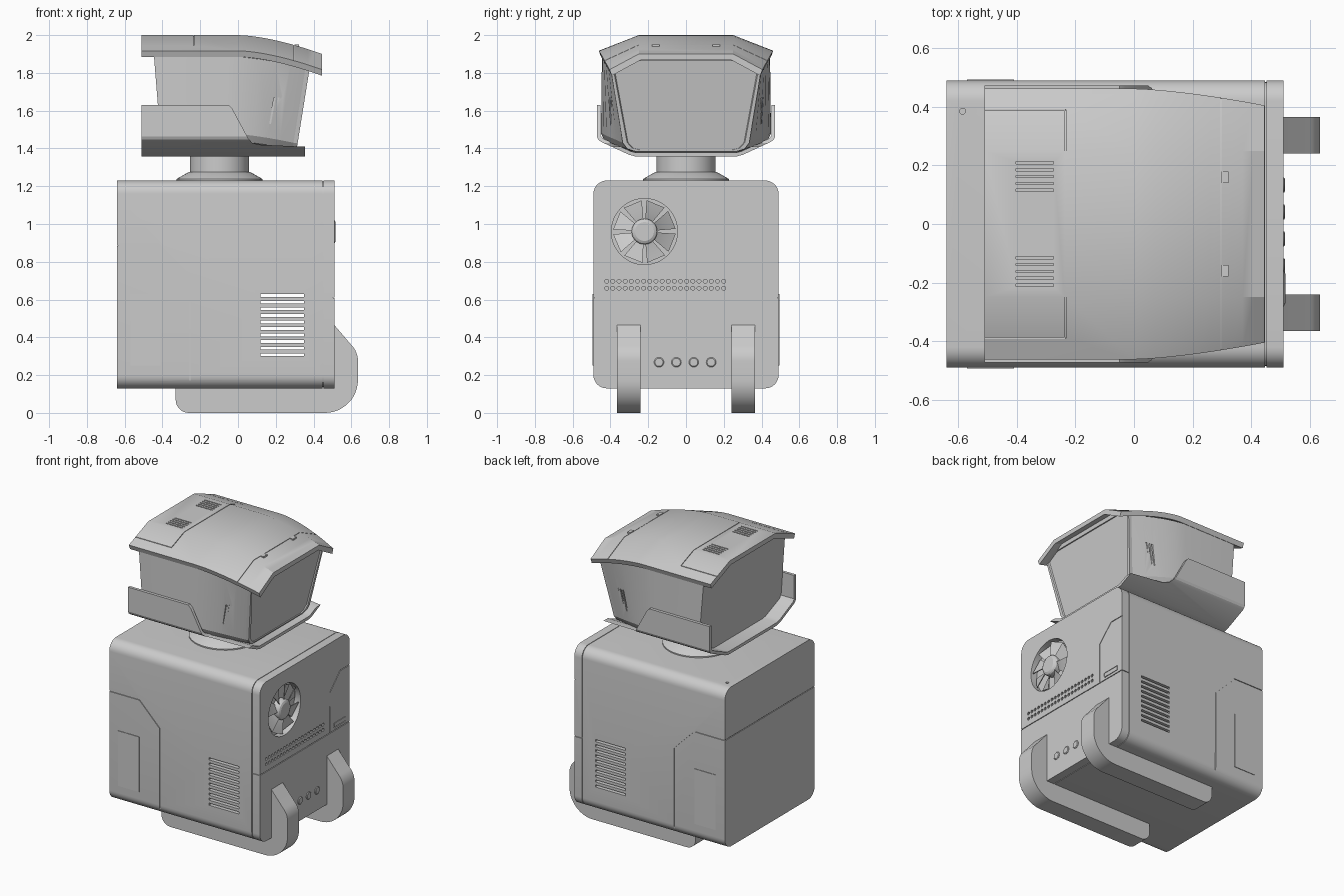
import bpy, bmesh
from math import sin, cos, pi, radians
from mathutils import Vector

if "Cube" in bpy.data.objects:
    bpy.data.objects.remove(bpy.data.objects["Cube"])


def finish(name, bm):
    bmesh.ops.recalc_face_normals(bm, faces=bm.faces)
    me = bpy.data.meshes.new(name)
    bm.to_mesh(me)
    bm.free()
    ob = bpy.data.objects.new(name, me)
    bpy.context.collection.objects.link(ob)
    return ob


def loft(name, *groups):
    """Each group is a list of rings, skinned together and capped."""
    bm = bmesh.new()
    for rings in groups:
        vs = [[bm.verts.new(p) for p in r] for r in rings]
        n = len(vs[0])
        for a, b in zip(vs, vs[1:]):
            for i in range(n):
                bm.faces.new((a[i], a[(i + 1) % n], b[(i + 1) % n], b[i]))
        bm.faces.new(vs[0])
        bm.faces.new(vs[-1])
    return finish(name, bm)


def place(axis, u, v, t):
    return {'x': (t, u, v), 'y': (u, t, v), 'z': (u, v, t)}[axis]


def prism(name, polys, axis, *spans):
    return loft(name, *[[[place(axis, u, v, t) for u, v in p] for t in s] for p in polys for s in spans])


def circle(u, v, r, n=32):
    return [(u + r * cos(2 * pi * i / n), v + r * sin(2 * pi * i / n)) for i in range(n)]


def rect(u0, u1, v0, v1):
    return [(u0, v0), (u1, v0), (u1, v1), (u0, v1)]


def arc(u, v, r, a0, a1, n=8):
    return [(u + r * cos(radians(a0 + (a1 - a0) * i / n)), v + r * sin(radians(a0 + (a1 - a0) * i / n)))
            for i in range(n + 1)]


def round_rect(u0, u1, v0, v1, r):
    return (arc(u1 - r, v1 - r, r, 0, 90) + arc(u0 + r, v1 - r, r, 90, 180)
            + arc(u0 + r, v0 + r, r, 180, 270) + arc(u1 - r, v0 + r, r, 270, 360))


def strip(pts, w):
    """Thin outline following a polyline."""
    P = [Vector(p) for p in pts]
    L, R = [], []
    for i, p in enumerate(P):
        d = Vector((0, 0))
        if i:
            d += (p - P[i - 1]).normalized()
        if i < len(P) - 1:
            d += (P[i + 1] - p).normalized()
        n = Vector((-d.y, d.x)).normalized() * w / 2
        L.append(tuple(p + n))
        R.append(tuple(p - n))
    return L + R[::-1]


def boolean(ob, cutters, op='DIFFERENCE'):
    bpy.context.view_layer.objects.active = ob
    for c in cutters:
        m = ob.modifiers.new('cut', 'BOOLEAN')
        m.operation, m.solver, m.object, m.use_self = op, 'EXACT', c, True
        bpy.ops.object.modifier_apply(modifier=m.name)
        bpy.data.objects.remove(c)


# Hollow main body with side vents, side door seams and rear seam
SIDES = (-0.50, -0.484), (0.484, 0.50)
body = prism('body_shell', [round_rect(-0.49, 0.49, 0.13, 1.23, 0.07)], 'x', (-0.64, 0.448))
boolean(body, [
    prism('c', [rect(-0.45, 0.45, 0.17, 1.19)], 'x', (-0.60, 0.42)),
    prism('c', [rect(0.12, 0.35, 0.30 + i * 0.0348, 0.315 + i * 0.0348) for i in range(10)], 'y', (-0.6, 0.6)),
    prism('c', [strip([(-0.66, 0.885), (-0.41, 0.885), (-0.255, 0.73), (-0.255, 0.12)], 0.005)], 'y', *SIDES),
    prism('c', [rect(-0.6, 0.6, 0.8825, 0.8875)], 'x', (-0.66, -0.635)),
    prism('c', [circle(-0.585, 0.385, 0.01, 16)], 'z', (1.215, 1.25))])
for s, side in ((-1, 'front'), (1, 'rear')):
    prism(side + '_door_handle', [rect(-0.57, -0.41, 0.25, 0.63)], 'y', (s * 0.485, s * 0.494))
prism('plate_core', [round_rect(-0.484, 0.484, 0.136, 1.224, 0.066)], 'x', (0.44, 0.46))

# End plate: fan recess, perforations, hatch seam, split line
FY, FZ = -0.22, 0.96
plate = prism('fan_plate', [round_rect(-0.49, 0.49, 0.13, 1.23, 0.07)], 'x', (0.452, 0.51))
boolean(plate, [
    prism('c', [circle(FY, FZ, 0.175, 48)], 'x', (0.462, 0.53)),
    prism('c', [circle(-0.42 + i * 0.0326, z, 0.0105, 10) for i in range(20) for z in (0.66, 0.697)],
          'x', (0.495, 0.53)),
    prism('c', [strip([(0.275, 0.609), (0.275, 0.89), (0.385, 1.0), (0.52, 1.0)], 0.005)], 'x', (0.504, 0.53)),
    prism('c', [strip([(0.32, 0.63), (0.445, 0.63), (0.445, 0.66), (0.32, 0.66), (0.32, 0.636)], 0.005)],
          'x', (0.504, 0.53)),
    prism('c', [rect(-0.6, 0.6, 0.607, 0.612)], 'x', (0.504, 0.53)),
    prism('c', [rect(0.44, 0.53, 0.607, 0.612)], 'y', *SIDES)])

# Fan hub and pitched blades
loft('fan_hub', [[place('x', u, v, x) for u, v in circle(FY, FZ, r)]
                 for r, x in ((0.068, 0.455), (0.068, 0.502), (0.062, 0.511), (0.05, 0.517))])
blades = []
for k in range(8):
    a0 = radians(45 * k + 5)
    a1 = a0 + radians(36)
    blades.append([[(x, FY + r * cos(a), FZ + r * sin(a))
                    for x, a in ((0.468, a0), (0.474, a0), (0.504, a1), (0.498, a1))]
                   for r in (0.055, 0.11, 0.166)])
loft('fan_blades', *blades)

# Round buttons
for i in range(4):
    y = -0.143 + i * 0.092
    loft('button_%d' % (i + 1), [[place('x', u, v, x) for u, v in circle(y, 0.268, r, 24)]
                                 for r, x in ((0.026, 0.50), (0.026, 0.512), (0.021, 0.516))])

# Curved skid feet
foot = ([(-0.33, 0.14)] + arc(-0.26, 0.07, 0.07, 180, 270) + arc(0.46, 0.175, 0.175, 270, 360, 12)
        + arc(0.515, 0.275, 0.12, 0, 45) + [(0.51, 0.465), (0.50, 0.465), (0.50, 0.14)])
for s, side in ((-1, 'front'), (1, 'rear')):
    prism(side + '_foot', [foot], 'y', (s * 0.24, s * 0.365))

# Swivel neck
loft('neck', [[(u, v, z) for u, v in circle(-0.098, 0, r, 48)]
              for r, z in ((0.228, 1.22), (0.228, 1.238), (0.165, 1.274), (0.157, 1.276), (0.157, 1.37))])

# Cradle: U section trimmed by its side profile
outer = [(0.472, 1.65), (0.472, 1.462), (0.465, 1.447), (0.45, 1.435), (0.30, 1.366), (0.265, 1.357)]
inner = [(0.265, 1.378), (0.293, 1.385), (0.44, 1.453), (0.452, 1.468), (0.452, 1.65)]
u_section = (outer + [(-y, z) for y, z in outer[::-1]] + [(-y, z) for y, z in inner[::-1][:]]
             + inner)
cradle = prism('head_cradle', [u_section], 'x', (-0.51, 0.355))
boolean(cradle, [prism('c', [[(-0.6, 1.3), (0.4, 1.3), (0.4, 1.407), (0.11, 1.42), (0.075, 1.43),
                              (0.055, 1.452), (-0.03, 1.61), (-0.05, 1.63), (-0.6, 1.63)]], 'y', (-0.6, 0.6))],
        'INTERSECT')

# Head: back section blending to a narrower tilted front section
BACK = [(0.27, 1.372), (0.43, 1.44), (0.45, 1.48), (0.445, 1.888), (0.24, 1.967)]
FRONT = [(0.27, 1.385), (0.31, 1.397), (0.335, 1.43), (0.40, 1.825), (0.25, 1.888)]


def head_ring(u):
    f = max(0, (u - 0.5) / 0.5) ** 1.5
    half = []
    for (yb, zb), (yf, zf) in zip(BACK, FRONT):
        xb, xf = -0.445 + 0.08 * (1.89 - zb), 0.358 - 0.16 * (1.83 - zf)
        half.append((xb + (xf - xb) * u, yb + (yf - yb) * f, zb + (zf - zb) * f))
    return half + [(x, -y, z) for x, y, z in half[::-1]]


head = loft('head', [head_ring(u) for u in (0, 0.5, 0.6, 0.7, 0.8, 0.9, 1)])
boolean(head, [prism('c', [strip([(x, 1.53), (x + 0.025, 1.67)], 0.009) for x in (0.17, 0.19, 0.21)],
                     'y', (-0.5, -0.395), (0.395, 0.5))])

# Face frame with recessed screen
ring = head_ring(1)
FACE = [(0.25, 1.393), (0.285, 1.402), (0.312, 1.432), (0.385, 1.822), (0.335, 1.862)]
FACE += [(-y, z) for y, z in FACE[::-1]]
loft('face_frame', [ring, [(x + 0.022, y, z) for x, y, z in ring],
                    [(0.380 - 0.16 * (1.83 - z), y, z) for y, z in FACE],
                    [(0.372 - 0.16 * (1.83 - z), y * 0.985, z) for y, z in FACE]])


# Roof: folded slab drooping and narrowing towards the visor
def drop(x):
    return 0.1 * (max(0, x) / 0.445) ** 1.6


def roof_line(x):
    w = 0.462 - 0.057 * (max(0, x) / 0.445) ** 1.5
    d = drop(x)
    return [(-w, 1.917 - d), (-0.25, 2 - d), (0.25, 2 - d), (w, 1.917 - d)], w, d


def roof_ring(x):
    top, w, d = roof_line(x)
    low = [(w - 0.012, 1.885 - d), (0.24, 1.968 - d), (-0.24, 1.968 - d), (-w + 0.012, 1.885 - d)]
    return [(x, y, z) for y, z in top + low]


roof = loft('roof', [roof_ring(x) for x in [-0.51] + [0.445 * i / 12 for i in range(13)]])
flap = [(-0.39, 1.9447), (-0.25, 2.0), (0.25, 2.0), (0.39, 1.9447)]
boolean(roof, [
    prism('c', [rect(-0.402, -0.275, s * (0.115 + i * 0.0235) - 0.004, s * (0.115 + i * 0.0235) + 0.004)
                for s in (-1, 1) for i in range(5)], 'z', (1.985, 2.05)),
    prism('c', [strip(flap, 0.01)], 'x', (-0.2365, -0.2325)),
    prism('c', [rect(-0.53, -0.2345, s * 0.39 - 0.002, s * 0.39 + 0.002) for s in (-1, 1)], 'z', (1.939, 1.96)),
    prism('c', [strip(roof_line(0.297)[0], 0.008)], 'x', (0.295, 0.2985))])
for s, side in ((-1, 'front'), (1, 'rear')):
    prism(side + '_roof_latch', [rect(0.298, 0.322, s * 0.16 - 0.02, s * 0.16 + 0.02)], 'z', (1.93, 1.951))

# Smooth shading with sharp edges kept
for ob in bpy.context.scene.objects:
    ob.select_set(True)
bpy.context.view_layer.objects.active = body
bpy.ops.object.shade_smooth_by_angle(angle=radians(25))
